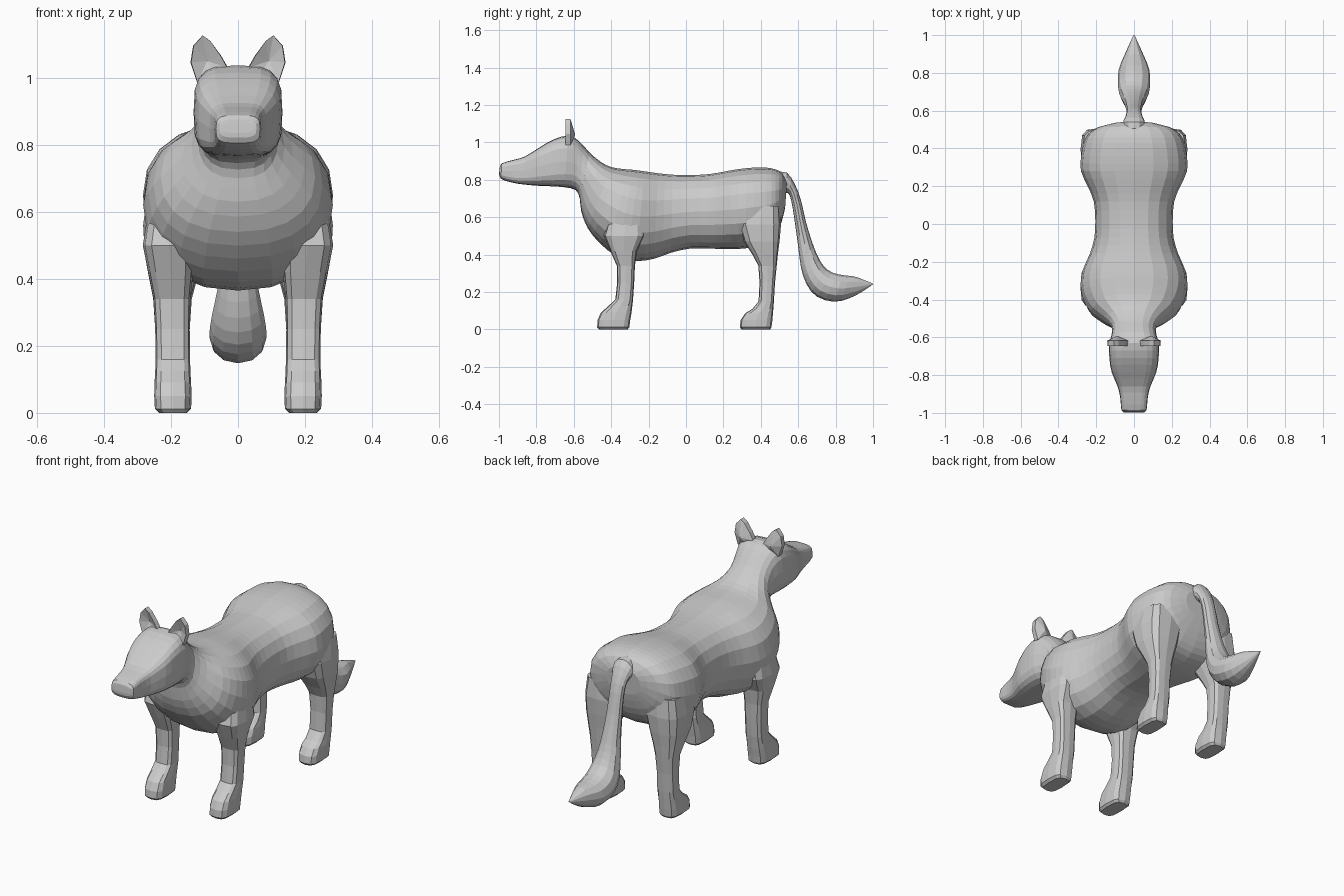
import bpy, bmesh, math
from mathutils import Vector

fur = bpy.data.materials.new("grey_fur")
fur.diffuse_color = (0.6, 0.6, 0.6, 1)


def finish(name, bm):
    bmesh.ops.recalc_face_normals(bm, faces=bm.faces)
    mesh = bpy.data.meshes.new(name)
    bm.to_mesh(mesh)
    bm.free()
    mesh.materials.append(fur)
    ob = bpy.data.objects.new(name, mesh)
    bpy.context.collection.objects.link(ob)
    return ob


def refine(rings):
    """Insert a smooth in-between ring after each ring."""
    out = []
    for i in range(len(rings) - 1):
        a, b = rings[i], rings[i + 1]
        p, n = rings[max(i - 1, 0)], rings[min(i + 2, len(rings) - 1)]
        out.append(a)
        out.append([(9 * (u + v) - w - x) / 16 for u, v, w, x in zip(a, b, p, n)])
    return out + [rings[-1]]


def loft(name, rings, sides):
    """Ring: y and z of one edge, y and z of the opposite edge,
    half width, roundness (1 = ellipse, lower = boxier), x centre."""
    bm = bmesh.new()
    loops = []
    for yt, zt, yb, zb, hw, e, xc in rings:
        top, low = Vector((xc, yt, zt)), Vector((xc, yb, zb))
        mid, up = (top + low) / 2, (top - low) / 2
        loop = []
        for k in range(sides):
            a = 2 * math.pi * k / sides
            c, s = math.cos(a), math.sin(a)
            c = math.copysign(abs(c) ** e, c)
            s = math.copysign(abs(s) ** e, s)
            loop.append(bm.verts.new(mid + up * c + Vector((hw * s, 0, 0))))
        loops.append(loop)
    for a, b in zip(loops, loops[1:]):
        for k in range(sides):
            j = (k + 1) % sides
            bm.faces.new((a[k], a[j], b[j], b[k]))
    bm.faces.new(loops[0])
    bm.faces.new(loops[-1])
    return finish(name, bm)


# Head and neck, nose to shoulders
head = [
    (-.996, .865, -.999, .835, .045, .6),
    (-.985, .888, -.990, .805, .066, .55),
    (-.92, .907, -.93, .785, .072, .5),
    (-.86, .925, -.87, .775, .085, .5),
    (-.78, .975, -.79, .768, .118, .55),
    (-.71, 1.015, -.72, .765, .130, .55),
    (-.63, 1.037, -.65, .76, .132, .6),
    (-.575, 1.01, -.59, .745, .118, .7),
    (-.515, .945, -.568, .70, .12, .8),
]
# Torso, chest to rump
torso = [
    (-.455, .895, -.56, .63, .165),
    (-.40, .868, -.525, .54, .23),
    (-.34, .858, -.46, .46, .268),
    (-.28, .853, -.37, .39, .283),
    (-.22, .845, -.27, .365, .272),
    (-.15, .835, -.17, .378, .235),
    (-.07, .827, -.08, .41, .21),
    (.02, .825, .02, .432, .205),
    (.12, .83, .12, .432, .213),
    (.20, .843, .20, .43, .245),
    (.28, .857, .28, .43, .281),
    (.36, .865, .36, .44, .28),
    (.43, .865, .43, .46, .265),
    (.48, .855, .475, .50, .24),
    (.515, .835, .51, .57, .19),
    (.54, .79, .53, .65, .10),
]
skin = [(*r, 0) for r in head] + [(*r, .86, 0) for r in torso]
loft("body", refine(skin), 20)

# Tail: outer edge, inner edge, half width
tail = [
    (.48, .84, .48, .72, .05),
    (.54, .838, .535, .73, .058),
    (.585, .77, .555, .715, .045),
    (.615, .69, .57, .65, .04),
    (.64, .58, .585, .55, .043),
    (.67, .48, .60, .44, .05),
    (.70, .40, .615, .33, .062),
    (.735, .34, .645, .24, .078),
    (.78, .305, .70, .175, .085),
    (.84, .29, .79, .148, .082),
    (.90, .283, .87, .165, .055),
    (.95, .265, .94, .20, .028),
    (1.0, .245, .998, .24, .004),
]
loft("tail", refine([(*r, .95, 0) for r in tail]), 12)

# Legs: height, front y, back y, inner x, outer x
front_leg = [
    (0, -.465, -.312, .152, .235),
    (.012, -.475, -.303, .14, .248),
    (.05, -.473, -.298, .138, .25),
    (.09, -.455, -.291, .14, .249),
    (.125, -.415, -.287, .142, .247),
    (.16, -.378, -.283, .143, .246),
    (.25, -.368, -.277, .144, .247),
    (.34, -.37, -.273, .142, .252),
    (.42, -.405, -.262, .134, .268),
    (.50, -.44, -.22, .13, .284),
    (.60, -.41, -.23, .13, .268),
]
back_leg = [
    (0, .297, .45, .152, .235),
    (.012, .288, .457, .14, .248),
    (.05, .292, .462, .138, .25),
    (.085, .315, .465, .14, .249),
    (.11, .355, .467, .142, .247),
    (.15, .388, .47, .143, .246),
    (.25, .393, .476, .144, .247),
    (.34, .387, .485, .138, .253),
    (.40, .355, .491, .122, .265),
    (.47, .31, .50, .10, .278),
    (.56, .28, .508, .08, .283),
    (.66, .31, .50, .08, .27),
]


def leg(name, rings, side):
    loft(name, [(y1, z, y0, z, (x1 - x0) / 2, .6, side * (x0 + x1) / 2)
                for z, y0, y1, x0, x1 in rings], 12)


# Ears: outline with a hollow front and rounded back
outline = [(.122, .985), (.142, 1.045), (.134, 1.095), (.106, 1.126),
           (.083, 1.11), (.05, 1.065), (.03, 1.03), (.05, .985)]


def ear(name, side):
    bm = bmesh.new()

    def ring(y, s):
        return [bm.verts.new((side * (.09 + (x - .09) * s), y, z))
                for x, z in outline]
    front, back = ring(-.645, .96), ring(-.618, 1)
    hollow = bm.verts.new((side * .092, -.622, 1.05))
    rear = bm.verts.new((side * .092, -.592, 1.04))
    for i in range(len(outline)):
        j = (i + 1) % len(outline)
        bm.faces.new((front[i], front[j], back[j], back[i]))
        bm.faces.new((front[j], front[i], hollow))
        bm.faces.new((back[i], back[j], rear))
    finish(name, bm)


for label, side in (("left", 1), ("right", -1)):
    leg("front_leg_" + label, front_leg, side)
    leg("back_leg_" + label, back_leg, side)
    ear("ear_" + label, side)
